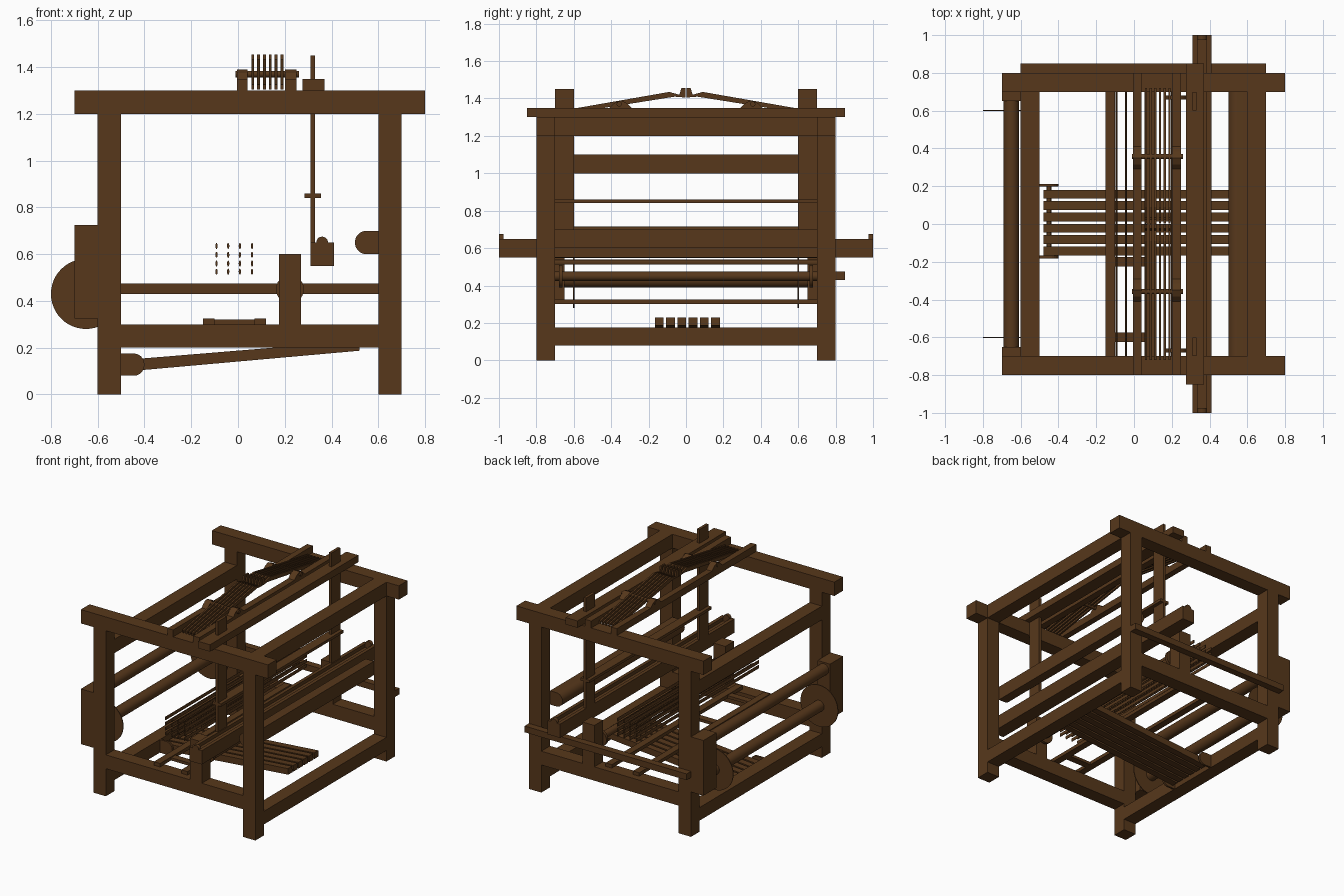
import bpy, bmesh, math
from mathutils import Vector

if "Cube" in bpy.data.objects:
    bpy.data.objects.remove(bpy.data.objects["Cube"])

wood = bpy.data.materials.new("dark_wood")
wood.diffuse_color = (0.095, 0.039, 0.011, 1)
wood.use_nodes = True
wood.node_tree.nodes["Principled BSDF"].inputs["Base Color"].default_value = wood.diffuse_color


def finish(name, bm, smooth=False):
    bmesh.ops.recalc_face_normals(bm, faces=bm.faces)
    me = bpy.data.meshes.new(name)
    bm.to_mesh(me)
    bm.free()
    ob = bpy.data.objects.new(name, me)
    bpy.context.collection.objects.link(ob)
    me.materials.append(wood)
    if smooth:
        bpy.ops.object.select_all(action='DESELECT')
        ob.select_set(True)
        bpy.context.view_layer.objects.active = ob
        bpy.ops.object.shade_smooth_by_angle()
    return ob


def prism(name, pts, axis, a, b, smooth=False):
    """Extrude a 2D profile from a to b along axis (x: pts are y,z; y: pts are x,z)."""
    put = (lambda p, t: (t, p[0], p[1])) if axis == 'x' else (lambda p, t: (p[0], t, p[1]))
    bm = bmesh.new()
    lo = [bm.verts.new(put(p, a)) for p in pts]
    hi = [bm.verts.new(put(p, b)) for p in pts]
    bm.faces.new(lo)
    bm.faces.new(hi)
    n = len(pts)
    for i in range(n):
        bm.faces.new((lo[i], lo[(i + 1) % n], hi[(i + 1) % n], hi[i]))
    return finish(name, bm, smooth)


def box(name, x, y, z):
    return prism(name, [(x[0], z[0]), (x[1], z[0]), (x[1], z[1]), (x[0], z[1])], 'y', *y)


def arc(cx, cz, rx, rz, a0, a1, n):
    return [(cx + rx * math.cos(math.radians(a0 + (a1 - a0) * i / n)),
             cz + rz * math.sin(math.radians(a0 + (a1 - a0) * i / n))) for i in range(n + 1)]


def rod(name, c, r, axis, a, b, n=32, rz=None):
    return prism(name, arc(*c, r, rz or r, 0, 360, n)[:-1], axis, a, b, True)


def both(s, a, b):
    return tuple(sorted((s * a, s * b)))


# side frames, mirrored front to back
for s, side in ((-1, "front"), (1, "back")):
    y = both(s, 0.7, 0.8)
    box(side + "_left_post", (-0.6, -0.5), y, (0, 1.2))
    box(side + "_right_post", (0.6, 0.7), y, (0, 1.2))
    box(side + "_top_rail", (-0.7, 0.8), y, (1.2, 1.3))
    box(side + "_lower_rail", (-0.5, 0.6), y, (0.2, 0.3))
    box(side + "_cloth_beam_post", (0.175, 0.27), y, (0.2, 0.6))
    box(side + "_warp_bracket", (-0.7, -0.6), both(s, 0.65, 0.8), (0.325, 0.725))
    rod(side + "_warp_disc", (-0.65, 0.43), 0.15, 'y', *both(s, 0.597, 0.603), 48)
    rod(side + "_ratchet", (0.222, 0.45), 0.06, 'y', *both(s, 0.66, 0.68), 24)
    # swinging batten upright and shuttle box end
    box(side + "_batten_upright", (0.31, 0.33), both(s, 0.6, 0.7), (0.6, 1.45))
    prism(side + "_shuttle_box_end",
          [(0.335, 0.62)] + arc(0.36, 0.65, 0.025, 0.025, 180, 0, 10) + [(0.385, 0.62)],
          'y', *both(s, 0.975, 1.0))

# cross beams
Y = (-0.7, 0.7)
box("left_lower_beam", (-0.6, -0.5), Y, (0.08, 0.175))
box("right_lower_beam", (0.6, 0.7), Y, (0.08, 0.175))
box("left_upper_beam", (-0.6, -0.5), Y, (1.0, 1.1))
box("right_upper_beam", (0.6, 0.7), Y, (1.2, 1.3))
prism("breast_beam", [(0.6, 0.6), (0.6, 0.7)] + arc(0.55, 0.65, 0.05, 0.05, 90, 270, 16), 'y', *Y, True)
rod("back_beam", (-0.65, 0.675), 0.04, 'y', *Y)
rod("warp_beam", (-0.65, 0.43), 0.04, 'y', *Y)
rod("cloth_beam", (0.222, 0.45), 0.025, 'y', *Y)
box("side_bar", (-0.6, 0.7), (0.8, 0.85), (0.43, 0.475))

# batten: hanging bar, hand rail and grooved shuttle race
box("batten_top_bar", (0.275, 0.37), (-0.85, 0.85), (1.3, 1.35))
box("reed_cap", (0.285, 0.355), Y, (0.84, 0.86))
prism("shuttle_race", [(0.31, 0.55), (0.41, 0.55), (0.41, 0.65), (0.385, 0.65), (0.385, 0.625),
                       (0.335, 0.625), (0.335, 0.65), (0.31, 0.65)], 'y', -1, 1)

# treadles on their hinge
for y in (-0.175, 0.205):
    prism("treadle_bracket", [(-0.5, 0.175), (-0.5, 0.08)] + arc(-0.445, 0.1275, 0.045, 0.0475, -90, 90, 12),
          'y', y - 0.007, y + 0.007)
rod("treadle_axle", (-0.45, 0.1275), 0.012, 'y', -0.18, 0.21, 16)
for i in range(6):
    y = -0.1425 + 0.06 * i
    prism("treadle", [(-0.48, 0.098), (0.52, 0.187), (0.517, 0.23), (-0.48, 0.148)], 'y', y - 0.0235, y + 0.0235)

# lamm frame resting on the lower rails
for x in ((-0.15, -0.1), (0.07, 0.12)):
    box("lamm_rail", x, (-0.75, 0.75), (0.3, 0.325))
for y in (-0.6, -0.2):
    box("lamm_crosspiece", (-0.1, 0.07), (y - 0.025, y + 0.025), (0.3, 0.32))

# heddle shaft rods
for x in (-0.092, -0.042, 0.008, 0.06):
    for z in (0.525, 0.56, 0.597, 0.635):
        rod("heddle_rod", (x, z), 0.005, 'y', *Y, 12, 0.013)

# castle on top: bars, pivot blocks, pivot rods and jacks
for x in ((-0.005, 0.04), (0.2, 0.25)):
    box("castle_bar", x, (-0.8, 0.8), (1.3, 1.35))
    for s in (-1, 1):
        prism("pivot_block", [(s * 0.29, 1.35), (s * 0.41, 1.35), (s * 0.385, 1.375), (s * 0.35, 1.39), (s * 0.315, 1.375)], 'x', *x)
for s in (-1, 1):
    rod("pivot_rod", (s * 0.357, 1.37), 0.014, 'x', -0.01, 0.26, 16)
    for i in range(6):
        x = 0.063 + 0.025 * i
        prism("jack", [(s * p, z) for p, z in ((0.72, 1.305), (0.72, 1.325), (0.09, 1.435), (0.035, 1.42),
              (0.025, 1.455), (0.003, 1.455), (0.003, 1.405), (0.06, 1.41))], 'x', x - 0.006, x + 0.006)
